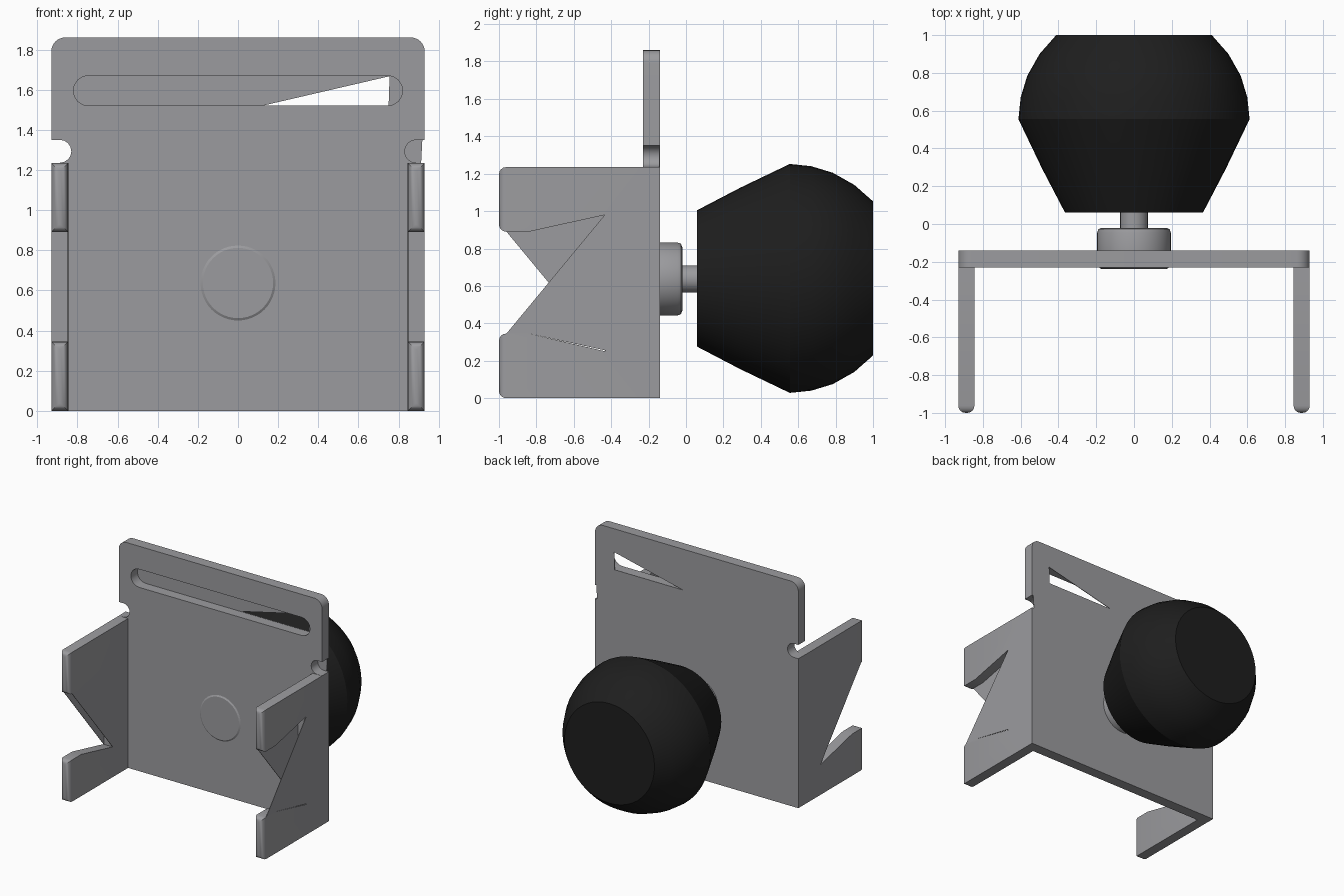
import bpy, bmesh, math

if "Cube" in bpy.data.objects:
    bpy.data.objects.remove(bpy.data.objects["Cube"])

def material(name, rgb):
    m = bpy.data.materials.new(name)
    m.diffuse_color = (*rgb, 1)
    m.use_nodes = True
    m.node_tree.nodes["Principled BSDF"].inputs["Base Color"].default_value = m.diffuse_color
    return m

GREY = material("grey metal", (0.33, 0.33, 0.345))
BLACK = material("black rubber", (0.013, 0.013, 0.013))

def make_object(name, bm, mat):
    bmesh.ops.recalc_face_normals(bm, faces=bm.faces)
    me = bpy.data.meshes.new(name)
    bm.to_mesh(me)
    bm.free()
    me.materials.append(mat)
    ob = bpy.data.objects.new(name, me)
    bpy.context.collection.objects.link(ob)
    return ob

def activate(ob):
    bpy.ops.object.select_all(action='DESELECT')
    ob.select_set(True)
    bpy.context.view_layer.objects.active = ob

def smooth(ob, angle=35):
    activate(ob)
    bpy.ops.object.shade_smooth_by_angle(angle=math.radians(angle))

def prism(name, pts, axis, a, b, mat=GREY, round_front=0):
    """Extrude a 2D outline along x (points are y,z) or y (points are x,z)."""
    bm = bmesh.new()
    place = (lambda p, t: (t, p[0], p[1])) if axis == 'x' else (lambda p, t: (p[0], t, p[1]))
    lo = [bm.verts.new(place(p, a)) for p in pts]
    hi = [bm.verts.new(place(p, b)) for p in pts]
    bm.faces.new(lo)
    bm.faces.new(hi)
    n = len(pts)
    for i in range(n):
        j = (i + 1) % n
        bm.faces.new((lo[i], lo[j], hi[j], hi[i]))
    if round_front:
        bmesh.ops.recalc_face_normals(bm, faces=bm.faces)
        edges = [e for e in bm.edges if all(v.co.y < -0.99 for v in e.verts)]
        bmesh.ops.bevel(bm, geom=edges, offset=round_front, segments=4,
                        profile=0.5, affect='EDGES')
    return make_object(name, bm, mat)

def arc(cx, cz, r, a0, a1, n=8):
    return [(cx + r * math.cos(math.radians(a0 + (a1 - a0) * i / n)),
             cz + r * math.sin(math.radians(a0 + (a1 - a0) * i / n))) for i in range(n + 1)]

def lathe(name, profile, mat, cz, sides=48):
    """Revolve (radius, y) points about a y-parallel axis at height cz."""
    bm = bmesh.new()
    rings = []
    for r, y in profile:
        rings.append([bm.verts.new((r * math.cos(2 * math.pi * i / sides), y,
                                    cz + r * math.sin(2 * math.pi * i / sides)))
                      for i in range(sides)])
    for p, q in zip(rings, rings[1:]):
        for i in range(sides):
            j = (i + 1) % sides
            bm.faces.new((p[i], p[j], q[j], q[i]))
    bm.faces.new(rings[0])
    bm.faces.new(rings[-1])
    ob = make_object(name, bm, mat)
    smooth(ob, 28)
    return ob

def cut(target, cutter):
    mod = target.modifiers.new("cut", 'BOOLEAN')
    mod.operation, mod.solver, mod.object = 'DIFFERENCE', 'EXACT', cutter
    activate(target)
    bpy.ops.object.modifier_apply(modifier=mod.name)
    bpy.data.objects.remove(cutter, do_unlink=True)

# Back plate with rounded top corners
FRONT, BACK, W = -0.23, -0.14, 0.93
plate = prism("back_plate", [(-W, 0), (W, 0)] + arc(W - 0.07, 1.79, 0.07, 0, 90)
              + arc(0.07 - W, 1.79, 0.07, 90, 180), 'y', FRONT, BACK)

# Long slot: a pocket with a thin back skin, opened only by a triangle
slot = arc(0.745, 1.595, 0.075, -90, 90) + arc(-0.745, 1.595, 0.075, 90, 270)
cut(plate, prism("slot_cutter", slot, 'y', -0.3, BACK - 0.004))
cut(plate, prism("triangle_cutter", [(0.13, 1.522), (0.75, 1.522), (0.755, 1.667)],
                 'y', -0.2, -0.1))

# Edge notches: left goes right through, right keeps a thin back skin
notch = arc(0.887, 1.293, 0.057, 90, 270) + [(1, 1.236), (1, 1.35)]
cut(plate, prism("left_notch_cutter", [(-x, z) for x, z in notch], 'y', -0.3, 0))
cut(plate, prism("right_notch_cutter", notch, 'y', -0.3, BACK - 0.004))
cut(plate, prism("right_edge_cutter", [(0.912, 1.236), (1, 1.236), (1, 1.35), (0.918, 1.35)],
                 'y', -0.2, -0.1))
smooth(plate)

# Side flanges with a flared notch and rounded front tabs
H, T = 1.235, 0.085
flange = [(FRONT, 0), (FRONT, H), (-1, H), (-1, 0.89), (-0.84, 0.89), (-0.43, 0.98),
          (-0.43, 0.25), (-0.84, 0.345), (-1, 0.345), (-1, 0)]
for side, x0 in (("left", -W), ("right", W - T)):
    smooth(prism(side + "_flange", flange, 'x', x0, x0 + T, round_front=0.038))

# Thin skins partly closing the flange notches
low_skin = [(-0.43, 0.25), (-0.43, 0.98), (-0.84, 0.89), (-0.96, 0.89)]
high_skin = [(y, H - z) for y, z in low_skin]
S = 0.004
for name, pts, x0 in (("left_outer_skin", low_skin, -W), ("left_inner_skin", low_skin, -W + T - S),
                      ("right_inner_skin", low_skin, W - T), ("right_outer_skin", high_skin, W - S)):
    prism(name, pts, 'x', x0, x0 + S)

# Collar, shaft and knob
CZ = 0.637
lathe("collar", [(0.175, -0.237), (0.19, -0.228), (0.195, -0.21), (0.195, -0.045),
                 (0.188, -0.027), (0.17, -0.02)], GREY, CZ)
lathe("shaft", [(0.073, -0.03), (0.073, 0.08)], GREY, CZ)
lathe("knob", [(0.365, 0.06), (0.485, 0.29), (0.612, 0.555), (0.6, 0.67), (0.565, 0.785),
               (0.5, 0.9), (0.412, 1.0)], BLACK, 0.64)
